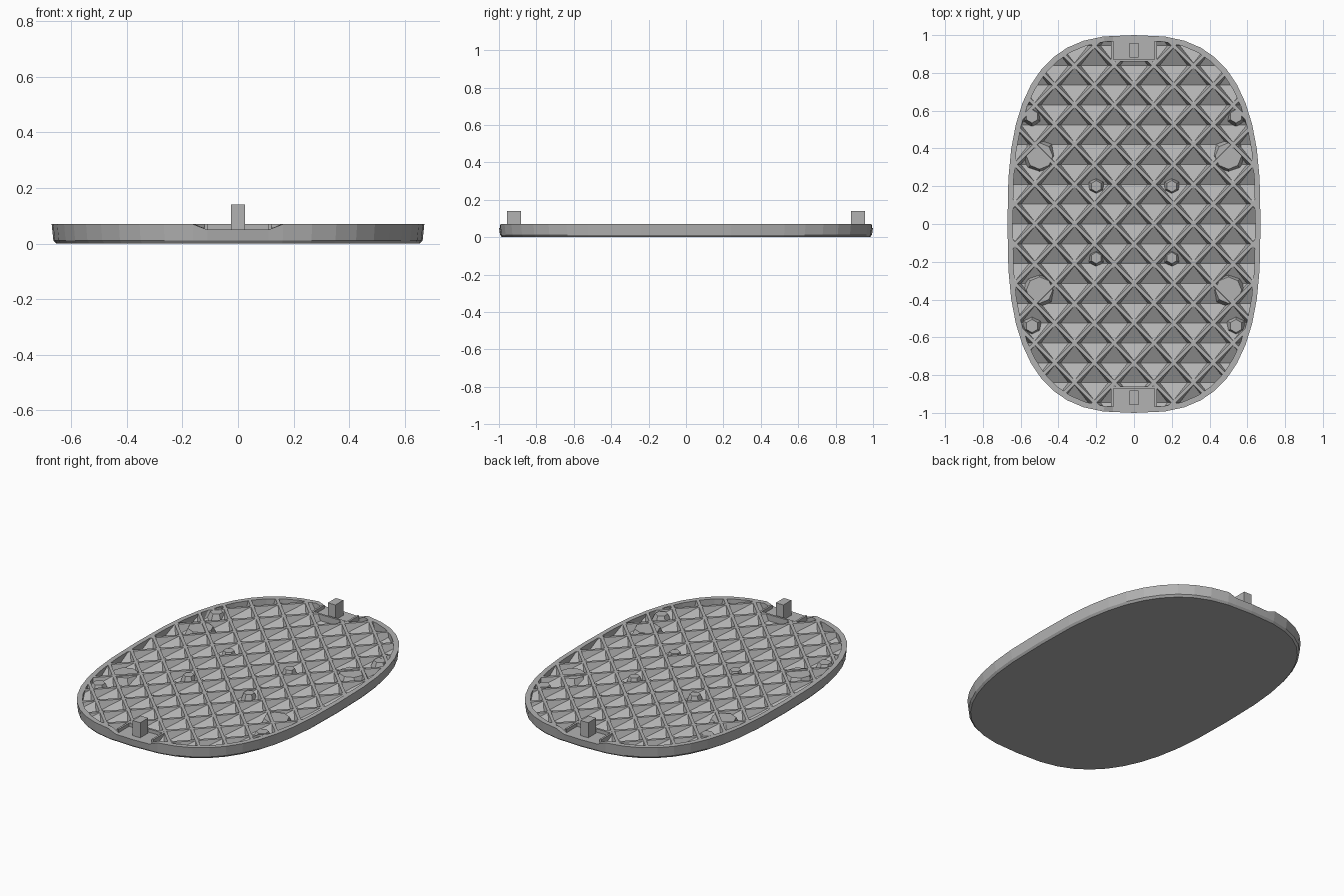
import bpy, bmesh, math
from mathutils import Vector

if "Cube" in bpy.data.objects:
    bpy.data.objects.remove(bpy.data.objects["Cube"], do_unlink=True)

TOP, FLOOR, NOTCH = 0.07, 0.022, 0.05
HALF = 0.105       # half diagonal of a waffle cell
RIB = 0.012        # rib half width along the diagonal

grey = bpy.data.materials.new("plain grey")
grey.use_nodes = True
grey.diffuse_color = (0.45, 0.45, 0.45, 1)
grey.node_tree.nodes["Principled BSDF"].inputs["Base Color"].default_value = (0.45, 0.45, 0.45, 1)


def finish(name, bm):
    mesh = bpy.data.meshes.new(name)
    bm.to_mesh(mesh)
    bm.free()
    mesh.materials.append(grey)
    obj = bpy.data.objects.new(name, mesh)
    bpy.context.collection.objects.link(obj)
    return obj


def outline(inset, count=44):
    # rounded oval, squarer than an ellipse
    pts = []
    for i in range(count):
        a = 2 * math.pi * i / count
        c, s = math.cos(a), math.sin(a)
        p = 2 / 2.75
        pts.append(Vector((math.copysign(abs(c) ** p, c) * (0.67 - inset),
                           math.copysign(abs(s) ** p, s) * (1 - inset), 0)))
    return pts


def cut(bm, co, no, clear=False):
    geom = bm.verts[:] + bm.edges[:] + bm.faces[:]
    bmesh.ops.bisect_plane(bm, geom=geom, plane_co=co, plane_no=no, clear_outer=clear)


def box(name, x, y, z0, z1, sx, sy):
    bm = bmesh.new()
    bmesh.ops.create_cube(bm, size=1)
    bmesh.ops.scale(bm, vec=(sx, sy, z1 - z0), verts=bm.verts)
    bmesh.ops.translate(bm, vec=(x, y, (z0 + z1) / 2), verts=bm.verts)
    return finish(name, bm)


def disc(name, x, y, r_low, r_top, z, sides):
    bm = bmesh.new()
    bmesh.ops.create_cone(bm, cap_ends=True, segments=sides, radius1=r_low,
                          radius2=r_top, depth=z - 0.01)
    bmesh.ops.translate(bm, vec=(x, y, (z + 0.01) / 2), verts=bm.verts)
    return finish(name, bm)


# Waffle of diamond pockets, each with a level valley line
def pocket(bm, x, y):
    def ring(r):
        return [bm.verts.new((x + r * dx, y + r * dy, TOP))
                for dx, dy in ((1, 0), (0, 1), (-1, 0), (0, -1))]
    outer, inner = ring(HALF), ring(HALF - RIB)
    right = bm.verts.new((x + 0.073, y, FLOOR))
    left = bm.verts.new((x - 0.073, y, FLOOR))
    for i in range(4):
        j = (i + 1) % 4
        bm.faces.new((outer[i], outer[j], inner[j], inner[i]))
    e, n, w, s = inner
    for face in ((n, left, right), (s, right, left), (e, n, right),
                 (n, w, left), (w, s, left), (s, e, right)):
        bm.faces.new(face)


bm = bmesh.new()
for row in range(-10, 11):
    for col in range(-7, 8):
        if (row + col) % 2 == 0:
            pocket(bm, col * HALF, row * HALF)
bmesh.ops.remove_doubles(bm, verts=bm.verts, dist=0.0005)
edge = outline(0.025)
for a, b in zip(edge, edge[1:] + edge[:1]):
    d = b - a
    cut(bm, a, Vector((d.y, -d.x, 0)), True)
for side in (-1, 1):
    cut(bm, (side * 0.11, 0, 0), (1, 0, 0))
    cut(bm, (0, side * 0.87, 0), (0, 1, 0))
inside = [f for f in bm.faces if abs(f.calc_center_median().x) < 0.11
          and abs(f.calc_center_median().y) > 0.87]
bmesh.ops.delete(bm, geom=inside, context='FACES')
finish("waffle_surface", bm)

# Rim with a closed base, dipping at both ends
bm = bmesh.new()
rings = [[bm.verts.new((p.x, p.y, z)) for p in outline(inset)]
         for inset, z in ((0.016, 0), (0.006, 0.012), (0, TOP), (0.028, TOP), (0.028, 0.01))]
bm.faces.new(rings[0][::-1])
for lo, hi in zip(rings, rings[1:]):
    for i in range(len(lo)):
        j = (i + 1) % len(lo)
        bm.faces.new((lo[i], lo[j], hi[j], hi[i]))
for x in (-0.2, -0.11, 0.11, 0.2):
    cut(bm, (x, 0, 0), (1, 0, 0))
for v in bm.verts:
    if abs(v.co.y) > 0.85 and abs(v.co.x) < 0.15 and v.co.z > NOTCH:
        v.co.z = NOTCH
finish("rim_and_base", bm)

# Notch floors, their walls and the locating pegs
for end, side in (("front", -1), ("back", 1)):
    box(end + "_notch_floor", 0, side * 0.925, 0.01, NOTCH, 0.22, 0.11)
    box(end + "_notch_wall", 0, side * 0.866, 0.01, TOP, 0.23, 0.012)
    for s in (-1, 1):
        box(end + "_notch_cheek", s * 0.115, side * 0.915, 0.01, TOP, 0.012, 0.11)
    box(end + "_peg", 0, side * 0.92, 0.03, 0.14, 0.05, 0.075)

# Round bosses set into the waffle
for s in (-1, 1):
    for y in (0.36, -0.35):
        disc("large_boss", s * 0.5, y, 0.095, 0.07, 0.066, 8)
    for y in (0.2, -0.18):
        disc("small_boss", s * 0.2, y, 0.05, 0.03, TOP, 6)
    for y in (0.57, -0.54):
        disc("edge_boss", s * 0.54, y, 0.06, 0.035, 0.068, 6)
